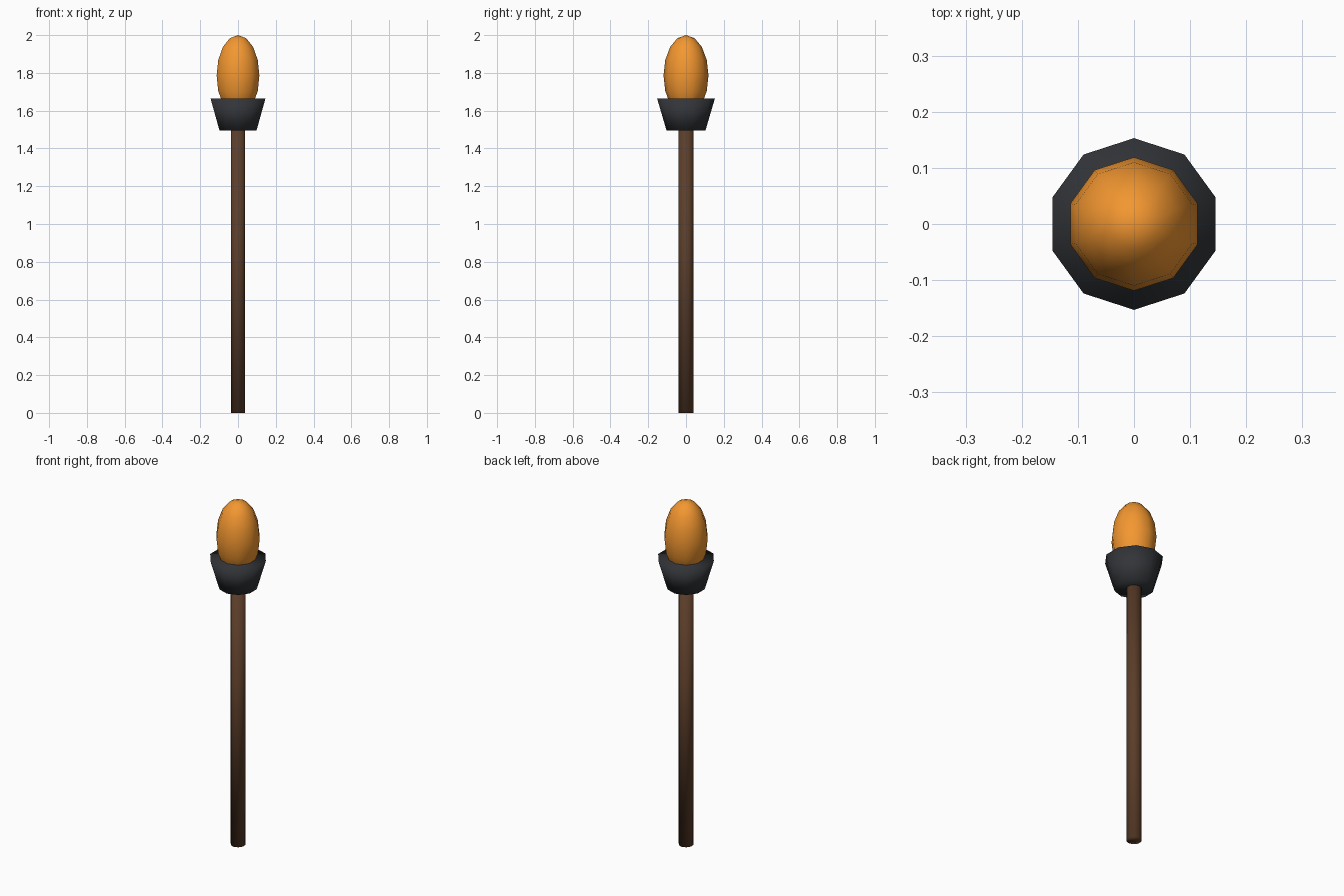
import bpy

if "Cube" in bpy.data.objects:
    bpy.data.objects.remove(bpy.data.objects["Cube"])

SIDES = 10


def finish(name, color):
    ob = bpy.context.object
    ob.name = name
    mat = bpy.data.materials.new(name + "_material")
    mat.diffuse_color = (*color, 1)
    mat.use_nodes = True
    mat.node_tree.nodes["Principled BSDF"].inputs["Base Color"].default_value = mat.diffuse_color
    ob.data.materials.append(mat)
    bpy.ops.object.shade_smooth()
    return ob


def tapered(name, r_bottom, r_top, z0, z1, color):
    bpy.ops.mesh.primitive_cone_add(vertices=SIDES, radius1=r_bottom, radius2=r_top,
                                    depth=z1 - z0, location=(0, 0, (z0 + z1) / 2))
    return finish(name, color)


# Wooden handle and flared, closed metal head
tapered("handle", 0.04, 0.04, 0.0, 1.5, (0.105, 0.047, 0.022))
tapered("metal_head", 0.103, 0.153, 1.495, 1.665, (0.032, 0.035, 0.04))

# Flame: stretched low-poly sphere sunk into the head
bpy.ops.mesh.primitive_uv_sphere_add(segments=SIDES, ring_count=8, radius=1,
                                     location=(0, 0, 1.786))
bpy.context.object.scale = (0.119, 0.119, 0.214)
bpy.ops.object.transform_apply(location=False, rotation=False, scale=True)
flame = finish("flame", (0.9, 0.31, 0.03))
# Bring a vertex onto the y axis like the other parts
if max(v.co.y for v in flame.data.vertices) < 0.1185:
    flame.rotation_euler.z = 3.14159265 / 2
